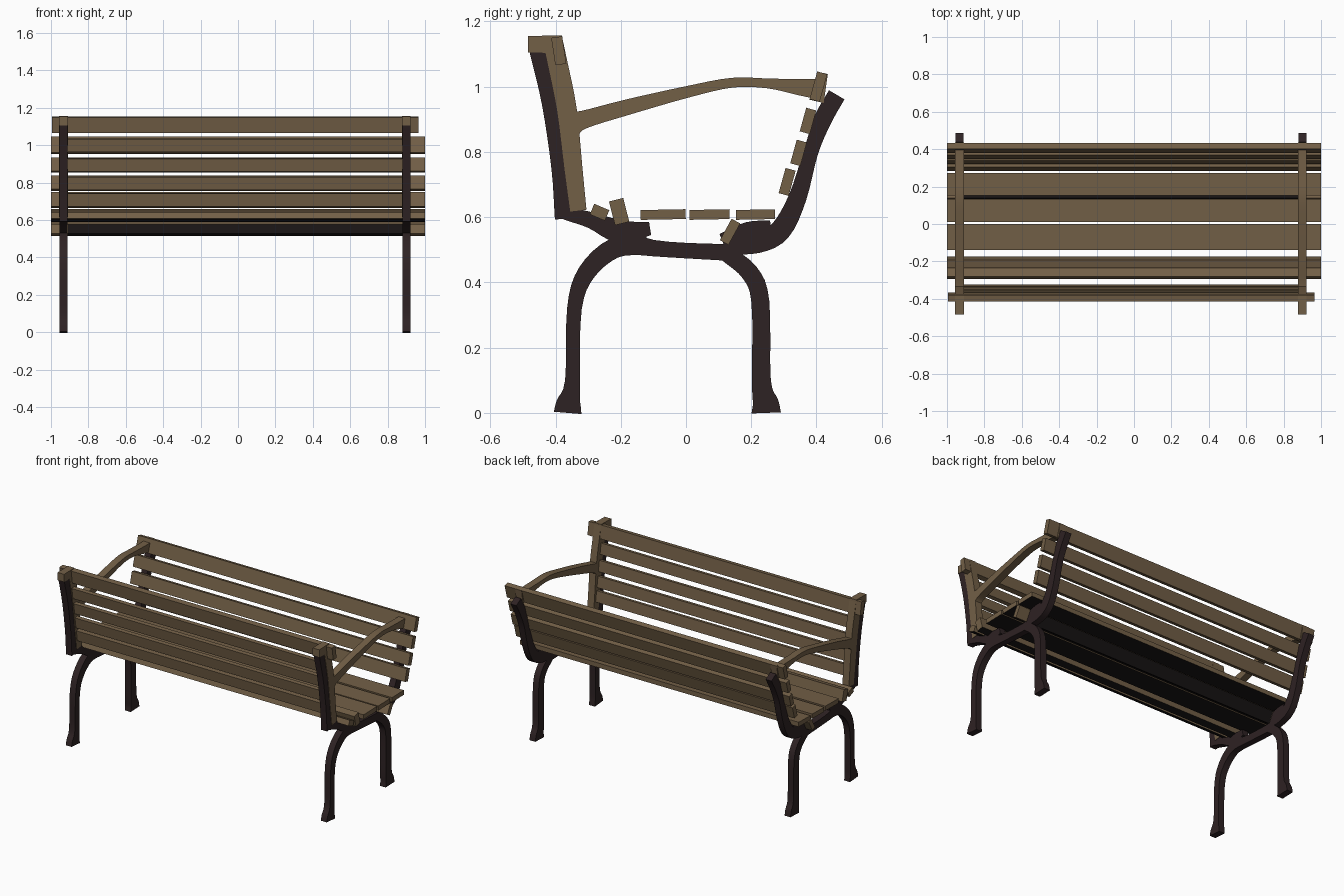
import bpy, bmesh
from mathutils import Vector, Matrix

cube = bpy.data.objects.get("Cube")
if cube:
    bpy.data.objects.remove(cube, do_unlink=True)


def material(name, rgb):
    m = bpy.data.materials.new(name)
    m.use_nodes = True
    m.diffuse_color = (*rgb, 1)
    bsdf = next(n for n in m.node_tree.nodes if n.type == 'BSDF_PRINCIPLED')
    bsdf.inputs["Base Color"].default_value = (*rgb, 1)
    bsdf.inputs["Roughness"].default_value = 0.8
    return m


WOOD = material("weathered wood", (.17, .115, .062))
IRON = material("dark iron", (.027, .016, .017))
BLACK = material("black underside", (.009, .007, .007))


def finish(name, bm, mats):
    bmesh.ops.recalc_face_normals(bm, faces=bm.faces)
    me = bpy.data.meshes.new(name)
    bm.to_mesh(me)
    bm.free()
    for m in mats:
        me.materials.append(m)
    ob = bpy.data.objects.new(name, me)
    bpy.context.collection.objects.link(ob)
    return ob


def plank(name, y, z, depth, height, x0=-1.0, x1=1.0, tilt=0.0, mat=WOOD, under=False):
    """Box running along x, tilted about x; optionally a black bottom."""
    bm = bmesh.new()
    bmesh.ops.create_cube(bm, size=1)
    bmesh.ops.scale(bm, vec=(x1 - x0, depth, height), verts=bm.verts)
    bmesh.ops.rotate(bm, matrix=Matrix.Rotation(tilt, 3, 'X'), verts=bm.verts)
    bmesh.ops.translate(bm, vec=((x0 + x1) / 2, y, z), verts=bm.verts)
    bm.normal_update()
    if under:
        for f in bm.faces:
            f.material_index = int(f.normal.z < -0.7)
    return finish(name, bm, [mat, BLACK])


def smooth_path(pts, steps=4):
    """Catmull-Rom through (y, z, width) points."""
    p = [Vector(q) for q in pts]
    p = [p[0] * 2 - p[1]] + p + [p[-1] * 2 - p[-2]]
    out = []
    for a, b, c, d in zip(p, p[1:], p[2:], p[3:]):
        for i in range(steps):
            t = i / steps
            out.append((b * 2 + (c - a) * t + (a * 2 - b * 5 + c * 4 - d) * t ** 2
                        + (b * 3 - a - c * 3 + d) * t ** 3) / 2)
    return out + [p[-2]]


def ribbon(name, pts, x, thick, mat, steps=4):
    """Bar of varying width following a path in the side plane."""
    path = smooth_path(pts, steps)
    bm = bmesh.new()
    rings = []
    for i, p in enumerate(path):
        d = path[min(i + 1, len(path) - 1)] - path[max(i - 1, 0)]
        n = Vector((-d.y, d.x)).normalized() * p.z / 2
        rings.append([bm.verts.new((x + sx * thick / 2, p.x + s * n.x, p.y + s * n.y))
                      for sx, s in ((-1, -1), (1, -1), (1, 1), (-1, 1))])
    for a, b in zip(rings, rings[1:]):
        for k in range(4):
            bm.faces.new((a[k], a[(k + 1) % 4], b[(k + 1) % 4], b[k]))
    bm.faces.new(rings[0])
    bm.faces.new(rings[-1])
    ob = finish(name, bm, [mat])
    bpy.ops.object.select_all(action='DESELECT')
    ob.select_set(True)
    bpy.context.view_layer.objects.active = ob
    bpy.ops.object.shade_smooth_by_angle(angle=0.6)
    return ob


# Iron end frames: (name, path of y, z, width)
IRON_BARS = [
    ("front_leg", [(-.363, 0, .085), (-.36, .03, .075), (-.348, .1, .045), (-.342, .32, .045),
                   (-.305, .43, .055), (-.22, .505, .062), (-.12, .515, .06)]),
    ("seat_bar", [(-.2, .53, .08), (-.1, .505, .05), (.1, .493, .05), (.16, .495, .06)]),
    ("back_leg", [(.246, 0, .09), (.244, .03, .08), (.231, .1, .058), (.228, .34, .055),
                  (.195, .43, .055), (.12, .492, .05)]),
    ("back_support", [(.12, .505, .04), (.22, .52, .06), (.29, .56, .065), (.342, .66, .055),
                      (.383, .8, .045), (.42, .9, .055), (.462, .975, .055)]),
    ("front_seat_bracket", [(-.11, .565, .04), (-.2, .555, .07), (-.29, .59, .05), (-.37, .612, .04)]),
    ("rear_seat_bracket", [(.11, .53, .04), (.19, .56, .05), (.26, .57, .04)]),
    ("front_post", [(-.372, .595, .06), (-.385, .75, .055), (-.412, .95, .06), (-.452, 1.12, .06)]),
]
WOOD_BARS = [
    ("wood_post", [(-.33, .62, .05), (-.345, .75, .055), (-.365, .93, .06), (-.395, 1.08, .06),
                   (-.41, 1.15, .06)]),
    ("armrest", [(-.35, .885, .08), (-.31, .9, .055), (-.18, .937, .048), (0, .983, .036),
                 (.14, 1.012, .03), (.25, 1.01, .03), (.35, .998, .05), (.4, .993, .06)]),
    ("armrest_end", [(.4, .955, .045), (.42, 1.042, .03)]),
    ("post_cap", [(-.485, 1.13, .05), (-.38, 1.13, .055)]),
]
for side, x in (("right", -.933), ("left", .9)):
    for name, pts in IRON_BARS:
        ribbon(f"{side}_{name}", pts, x, .042, IRON)
    for name, pts in WOOD_BARS:
        ribbon(f"{side}_{name}", pts, x, .047, WOOD)

# Back rest slats, leaning outwards
for i, (y, z, h) in enumerate([(.406, 1.0, .088), (.374, .895, .075), (.345, .797, .075), (.31, .708, .08)]):
    plank(f"back_slat_{i}", y, z, .032, h, tilt=-.27)

# Front panel slats, the top one overhanging the posts
plank("front_top_slat", -.39, 1.11, .034, .085, -.995, .965, tilt=.15)
for i, (y, z) in enumerate([(-.388, 1.0), (-.37, .895), (-.356, .797), (-.342, .708)]):
    plank(f"front_slat_{i}", y, z, .025, .07, -.955, .92, tilt=.15)

# Seat slats with dark undersides
for i, (y, w) in enumerate([(-.07, .138), (.072, .122), (.213, .12)]):
    plank(f"seat_slat_{i}", y, .608, w, .03, under=True, tilt=.02)
plank("seat_front_slat", -.205, .617, .045, .075, tilt=.25, under=True)
plank("seat_edge_slat", -.265, .615, .05, .035, tilt=-.4, under=True)

# Beam under the seat: black between the frames, wood at the ends
plank("under_beam", .135, .555, .03, .075, -.91, .88, tilt=-.5, mat=BLACK)
plank("under_beam_right_end", .135, .555, .03, .075, -1, -.91, tilt=-.5)
plank("under_beam_left_end", .135, .555, .03, .075, .88, 1, tilt=-.5)
